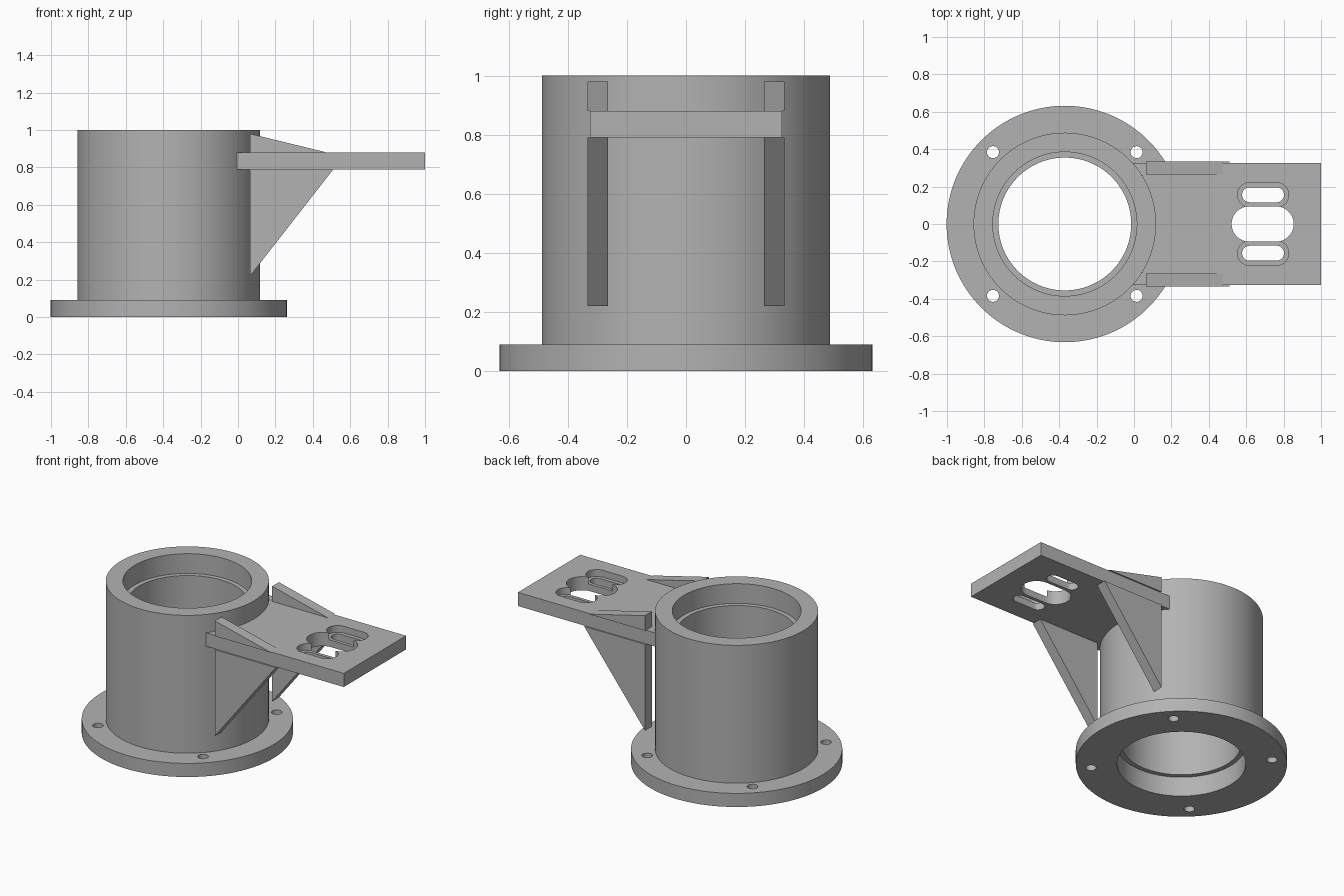
import bpy, bmesh
from math import pi, cos, sin, asin, sqrt, radians
from mathutils import Matrix, Vector

if "Cube" in bpy.data.objects:
    bpy.data.objects.remove(bpy.data.objects["Cube"])

AXIS = -0.37      # x position of the sleeve axis
SLEEVE_R = 0.488
PLATE_Z = (0.79, 0.88)

grey = bpy.data.materials.new("machined grey")
grey.use_nodes = True
colour = (0.45, 0.45, 0.45, 1)
grey.diffuse_color = colour
grey.node_tree.nodes["Principled BSDF"].inputs["Base Color"].default_value = colour


def finish(name, bm):
    bmesh.ops.recalc_face_normals(bm, faces=bm.faces[:])
    mesh = bpy.data.meshes.new(name)
    bm.to_mesh(mesh)
    bm.free()
    mesh.materials.append(grey)
    obj = bpy.data.objects.new(name, mesh)
    bpy.context.collection.objects.link(obj)
    return obj


def prism(name, outline, vector):
    """Extrude a closed 3D outline along a vector."""
    bm = bmesh.new()
    face = bm.faces.new([bm.verts.new(p) for p in outline])
    new = bmesh.ops.extrude_face_region(bm, geom=[face], use_keep_orig=True)["geom"]
    bmesh.ops.translate(bm, vec=Vector(vector),
                        verts=[v for v in new if isinstance(v, bmesh.types.BMVert)])
    return finish(name, bm)


def slot(name, x, y, half_length, radius, low, high, steps=24):
    """Upright cutter with rounded ends; a zero offset between ends gives a round hole."""
    shift = half_length - radius
    points = []
    for side in (1, -1):
        for i in range(steps + (shift > 0)):
            a = -pi / 2 + pi * i / steps
            points.append((x + side * (shift + radius * cos(a)),
                           y + side * radius * sin(a), low))
    return prism(name, points, (0, 0, high - low))


def cut(target, cutters):
    for cutter in cutters:
        cutter.hide_render = True
        mod = target.modifiers.new("cut", 'BOOLEAN')
        mod.operation = 'DIFFERENCE'
        mod.solver = 'EXACT'
        mod.object = cutter
    graph = bpy.context.evaluated_depsgraph_get()
    mesh = bpy.data.meshes.new_from_object(target.evaluated_get(graph))
    target.modifiers.clear()
    target.data = mesh
    for cutter in cutters:
        bpy.data.objects.remove(cutter)


def smooth(obj):
    bpy.ops.object.select_all(action='DESELECT')
    obj.select_set(True)
    bpy.context.view_layer.objects.active = obj
    bpy.ops.object.shade_smooth_by_angle(angle=radians(30))


# Flanged sleeve: lathed wall section with a recess at both ends of the bore
section = [(0.385, 0), (0.632, 0), (0.632, 0.09), (SLEEVE_R, 0.09), (SLEEVE_R, 1),
           (0.385, 1), (0.385, 0.87), (0.355, 0.87), (0.355, 0.13), (0.385, 0.13)]
bm = bmesh.new()
verts = [bm.verts.new((r, 0, z)) for r, z in section]
edges = [bm.edges.new((verts[i - 1], verts[i])) for i in range(len(verts))]
bmesh.ops.spin(bm, geom=verts + edges, axis=(0, 0, 1), cent=(0, 0, 0),
               angle=2 * pi, steps=128, use_merge=True)
bmesh.ops.remove_doubles(bm, verts=bm.verts[:], dist=0.0001)
bmesh.ops.transform(bm, matrix=Matrix.Translation((AXIS, 0, 0)), verts=bm.verts[:])
sleeve = finish("flanged_sleeve", bm)

# Four bolt holes through the flange
cut(sleeve, [slot("bolt_hole_cutter", AXIS + sx * 0.384, sy * 0.384, 0.032, 0.032, -0.1, 0.2)
             for sx in (-1, 1) for sy in (-1, 1)])
smooth(sleeve)

# Mounting plate, its inner end curved to hug the sleeve
half = 0.325
reach = asin(half / SLEEVE_R)
outline = [(1, -half, PLATE_Z[0]), (1, half, PLATE_Z[0])]
for i in range(33):
    a = reach * (1 - i / 16)
    outline.append((AXIS + SLEEVE_R * cos(a), SLEEVE_R * sin(a), PLATE_Z[0]))
plate = prism("mounting_plate", outline, (0, 0, PLATE_Z[1] - PLATE_Z[0]))

# Central window and two recessed adjustment slots
cutters = [slot("window_cutter", 0.688, 0, 0.166, 0.094, 0.7, 1)]
for side in (-1, 1):
    y = side * 0.156
    cutters.append(slot("slot_cutter", 0.69, y, 0.112, 0.04, 0.7, 1))
    cutters.append(slot("recess_cutter", 0.69, y, 0.137, 0.066, 0.835, 1))
cut(plate, cutters)
smooth(plate)

# Ribs above and below the plate, on both sides
lower = [(0.065, 0.22), (0.51, PLATE_Z[0]), (0.065, PLATE_Z[0])]
upper = [(0.065, PLATE_Z[1]), (0.475, PLATE_Z[1]), (0.065, 0.98)]
for side, y in (("right", -0.334), ("left", 0.264)):
    for level, shape in (("lower", lower), ("upper", upper)):
        prism(f"{level}_{side}_rib", [(x, y, z) for x, z in shape], (0, 0.07, 0))
